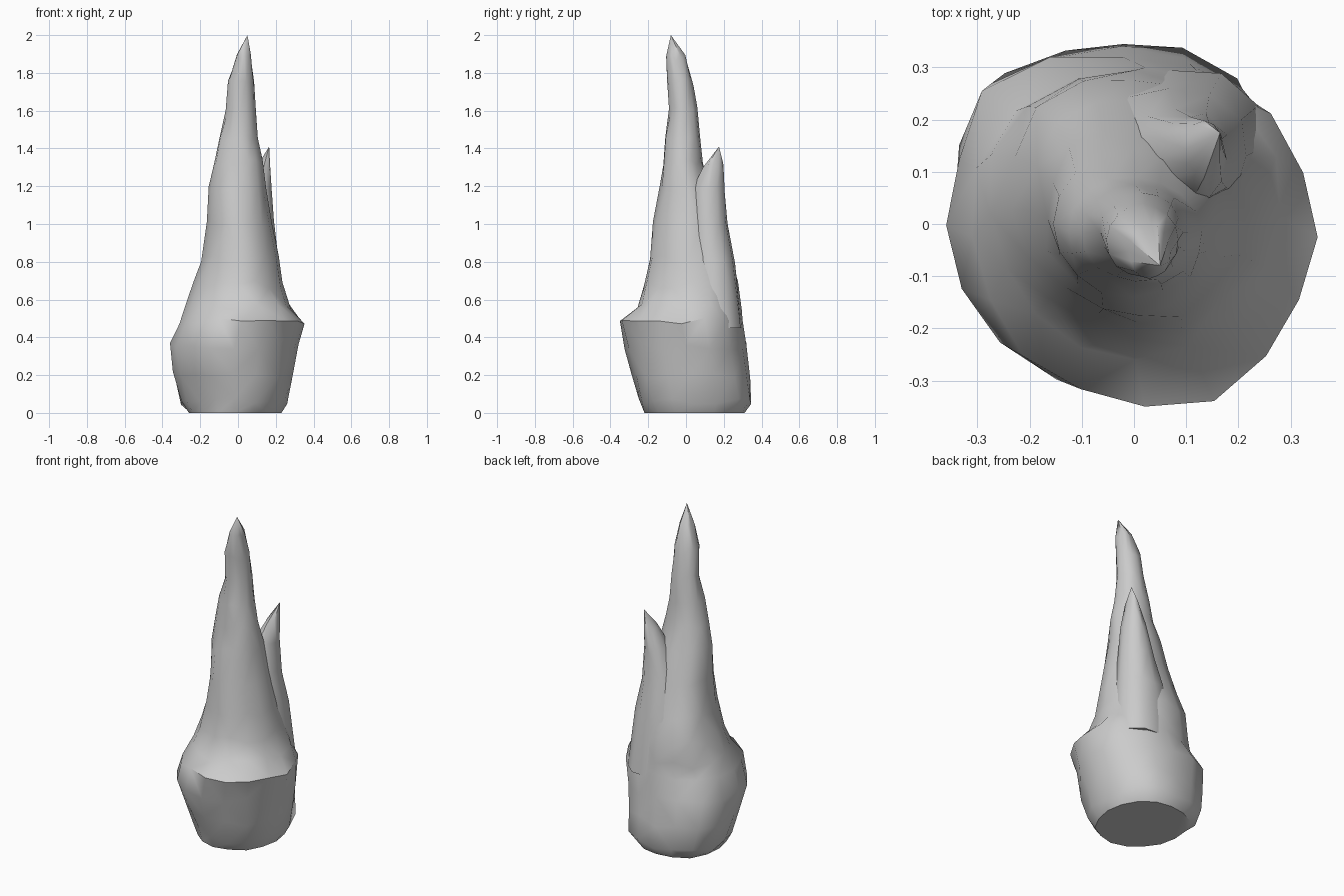
import bpy, bmesh, math, random

if "Cube" in bpy.data.objects:
    bpy.data.objects.remove(bpy.data.objects["Cube"])

random.seed(4)


def loft(name, rows, tip, corners, sides=16, fade=1.5, rough=0.05):
    """Skin rings given as (z, xmin, xmax, ymin, ymax), closing at a tip."""
    bm = bmesh.new()
    rings = []
    for i, (z, x0, x1, y0, y1) in enumerate(rows):
        cx, cy, rx, ry = (x0 + x1) / 2, (y0 + y1) / 2, (x1 - x0) / 2, (y1 - y0) / 2
        blend = max(0, 1 - z / fade)
        ring = []
        for k in range(sides):
            a = 2 * math.pi * k / sides
            c, s = math.cos(a), math.sin(a)
            # each quadrant has its own squareness, fading out with height
            p = 2 + (corners[k * 4 // sides] - 2) * blend
            r = (abs(c) ** p + abs(s) ** p) ** (-1 / p)
            axis = k % (sides // 4) == 0
            if not axis:
                r *= 1 + random.uniform(-rough, rough * 0.7)
            dz = 0 if i == 0 else random.uniform(-0.02, 0.02)
            ring.append(bm.verts.new((cx + rx * r * c, cy + ry * r * s, z + dz)))
        rings.append(ring)
    for low, high in zip(rings, rings[1:]):
        for k in range(sides):
            n = (k + 1) % sides
            bm.faces.new((low[k], low[n], high[n], high[k]))
    bm.faces.new(rings[0][::-1])
    top = bm.verts.new(tip)
    for k in range(sides):
        bm.faces.new((rings[-1][k], rings[-1][(k + 1) % sides], top))
    bmesh.ops.triangulate(bm, faces=bm.faces[:])
    bmesh.ops.recalc_face_normals(bm, faces=bm.faces[:])
    me = bpy.data.meshes.new(name)
    bm.to_mesh(me)
    bm.free()
    ob = bpy.data.objects.new(name, me)
    bpy.context.collection.objects.link(ob)
    bpy.ops.object.select_all(action='DESELECT')
    ob.select_set(True)
    bpy.context.view_layer.objects.active = ob
    bpy.ops.object.shade_smooth_by_angle(angle=math.radians(50))
    return ob


# Main rock spire with its bulging foot and ledge
loft("rock_spire", [
    (0.00, -0.26, 0.23, -0.22, 0.31),
    (0.06, -0.30, 0.26, -0.25, 0.345),
    (0.20, -0.345, 0.29, -0.29, 0.34),
    (0.35, -0.36, 0.32, -0.325, 0.32),
    (0.49, -0.31, 0.352, -0.35, 0.30),
    (0.56, -0.275, 0.28, -0.26, 0.295),
    (0.68, -0.235, 0.235, -0.22, 0.275),
    (0.82, -0.195, 0.215, -0.19, 0.24),
    (1.00, -0.165, 0.18, -0.175, 0.19),
    (1.18, -0.155, 0.15, -0.14, 0.14),
    (1.33, -0.125, 0.13, -0.12, 0.09),
    (1.45, -0.10, 0.105, -0.11, 0.075),
    (1.60, -0.065, 0.095, -0.09, 0.06),
    (1.75, -0.053, 0.085, -0.10, 0.04),
    (1.88, -0.01, 0.07, -0.105, 0.00),
], (0.05, -0.08, 2.0), (2.5, 3.2, 1.7, 2.2))

# Secondary spike leaning on the back right
loft("side_spike", [
    (0.45, -0.12, 0.25, 0.00, 0.295),
    (0.80, -0.08, 0.215, 0.00, 0.26),
    (1.00, -0.03, 0.19, 0.02, 0.22),
    (1.18, 0.04, 0.178, 0.04, 0.205),
    (1.30, 0.10, 0.17, 0.09, 0.198),
], (0.165, 0.175, 1.41), (3.5, 2, 2, 2), sides=12, rough=0.03)
